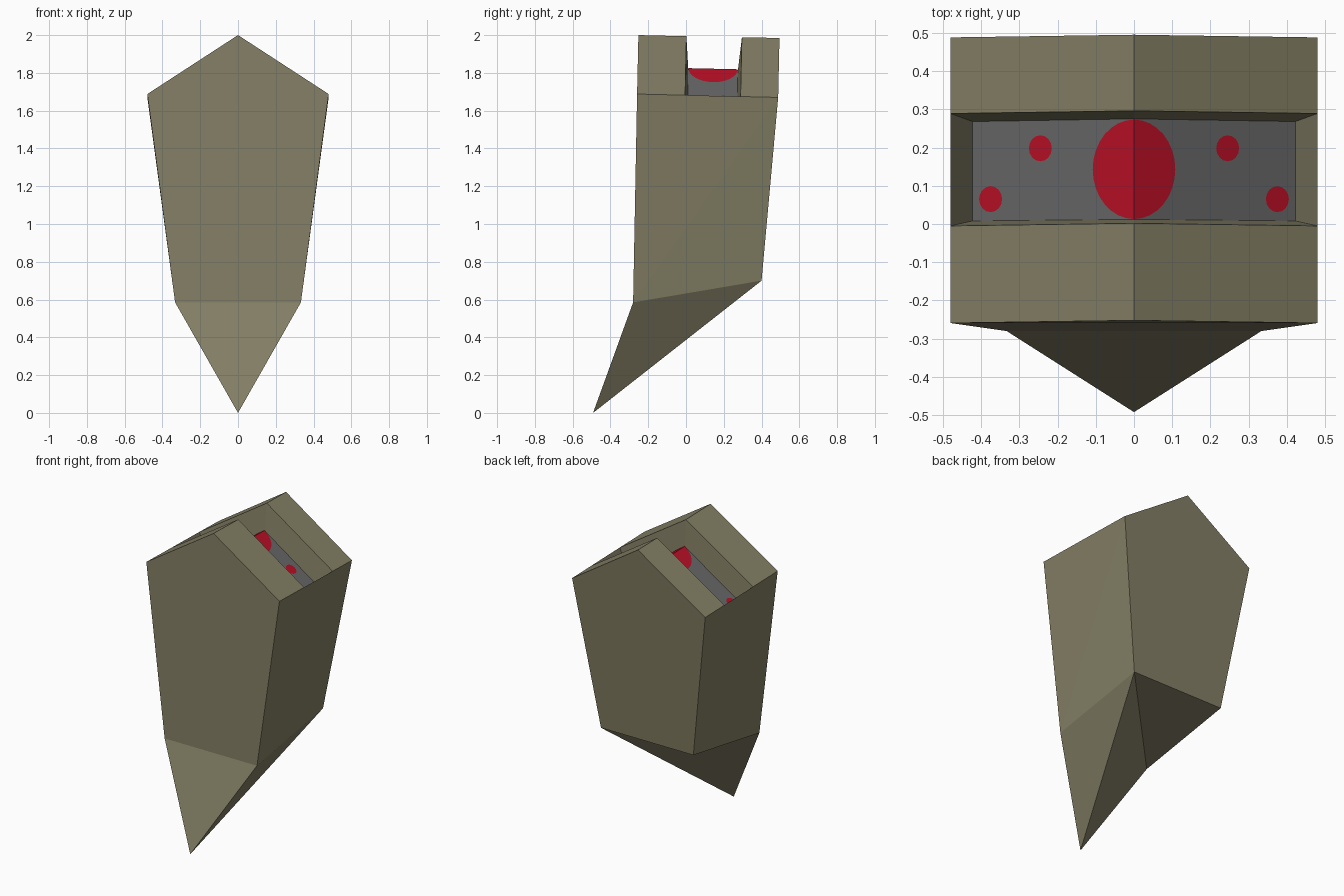
import bpy, bmesh, math

if "Cube" in bpy.data.objects:
    bpy.data.objects.remove(bpy.data.objects["Cube"])


def material(name, rgb):
    m = bpy.data.materials.new(name)
    m.diffuse_color = (*rgb, 1)
    m.use_nodes = True
    m.node_tree.nodes["Principled BSDF"].inputs["Base Color"].default_value = m.diffuse_color
    return m


olive = material("olive_shell", (0.23, 0.213, 0.13))
grey = material("dark_grey", (0.135, 0.135, 0.135))
red = material("red", (0.48, 0.005, 0.019))


def finish(bm, name, mats):
    me = bpy.data.meshes.new(name)
    bm.to_mesh(me)
    bm.free()
    for m in mats:
        me.materials.append(m)
    ob = bpy.data.objects.new(name, me)
    bpy.context.collection.objects.link(ob)
    return ob


# Shell: roof stations from front to back as (ridge y, ridge z, eave y, eave z)
stations = [(-0.252, 2.0, -0.259, 1.688),
            (0.002, 1.994, -0.005, 1.682),
            (0.296, 1.988, 0.289, 1.675),
            (0.495, 1.985, 0.488, 1.67)]
EAVE, LOW = 0.48, 0.333

bm = bmesh.new()
V = bm.verts.new
F = bm.faces.new
ridge = [V((0, s[0], s[1])) for s in stations]
eave = {k: [V((k * EAVE, s[2], s[3])) for s in stations] for k in (-1, 1)}
low_f = {k: V((k * LOW, -0.28, 0.585)) for k in (-1, 1)}
low_b = {k: V((k * LOW, 0.40, 0.70)) for k in (-1, 1)}
tip = V((0, -0.492, 0))

# Recessed floor corners
FX = 0.422
floor_ridge = [V((0, 0.012, 1.822)), V((0, 0.275, 1.816))]
floor_eave = {k: [V((k * FX, 0.008, 1.545)), V((k * FX, 0.268, 1.539))] for k in (-1, 1)}

for k in (-1, 1):
    e, fe = eave[k], floor_eave[k]
    # roof strips in front of and behind the recess
    for i in (0, 2):
        F((ridge[i], ridge[i + 1], e[i + 1], e[i]))
    # recess walls and grey floor
    for i in (0, 1):
        F((ridge[i + 1], e[i + 1], fe[i], floor_ridge[i]))
    F((e[1], e[2], fe[1], fe[0]))
    F((floor_ridge[0], floor_ridge[1], fe[1], fe[0])).material_index = 1
    # flank
    F((low_f[k], e[0], e[1]))
    F((low_f[k], e[1], e[2]))
    F((low_f[k], e[2], e[3]))
    F((low_f[k], e[3], low_b[k]))

# front and back faces
F((ridge[0], eave[-1][0], low_f[-1], low_f[1], eave[1][0]))
F((ridge[3], eave[1][3], low_b[1], low_b[-1], eave[-1][3]))
# pointed toe and underside
F((low_f[-1], low_f[1], tip))
F((low_f[1], low_b[1], tip))
F((low_b[1], low_f[-1], tip))
F((low_b[1], low_b[-1], low_f[-1]))
bmesh.ops.recalc_face_normals(bm, faces=bm.faces[:])
finish(bm, "shell", [olive, grey])


# Painted red spots lying on the sloped floor
def spot(name, cx, cy, rx, ry, start=0.0, sweep=2 * math.pi, n=16):
    b = bmesh.new()
    pts = []
    for i in range(n + (sweep < 6)):
        a = start + sweep * i / n
        x = cx + rx * math.cos(a)
        y = cy + ry * math.sin(a)
        z = 1.822 - 0.656 * abs(x) - 0.0228 * (y - 0.012) + 0.003
        pts.append(b.verts.new((x, y, z)))
    f = b.faces.new(pts)
    f.normal_update()
    if f.normal.z < 0:
        f.normal_flip()
    finish(b, name, [red])


spot("large_spot_right", 0, 0.143, 0.108, 0.130, -math.pi / 2, math.pi)
spot("large_spot_left", 0, 0.143, 0.108, 0.130, math.pi / 2, math.pi)
for k, side in ((-1, "left"), (1, "right")):
    spot("inner_spot_" + side, k * 0.245, 0.198, 0.030, 0.034)
    spot("outer_spot_" + side, k * 0.375, 0.065, 0.030, 0.034)
